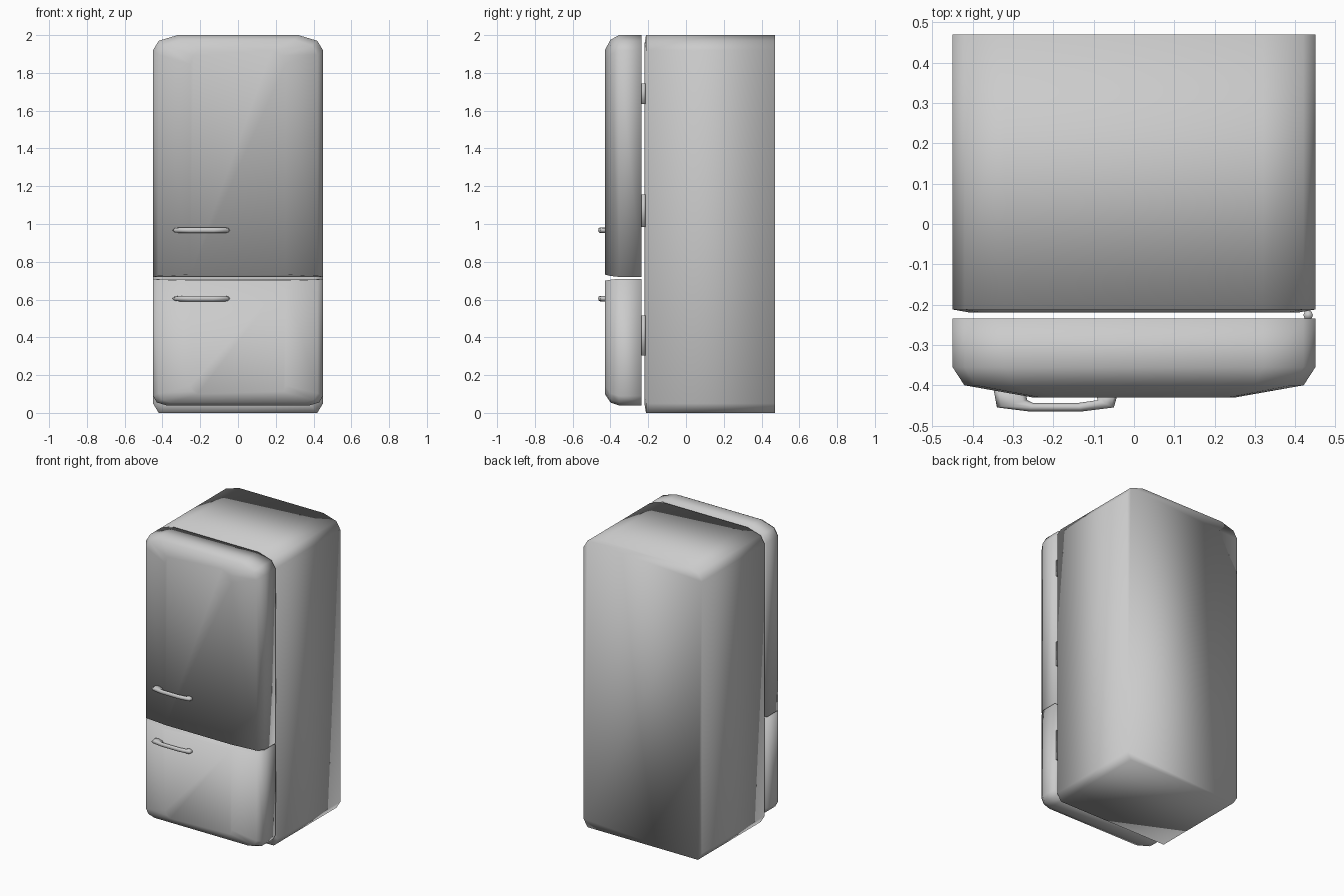
import bpy, bmesh, math

cube = bpy.data.objects.get("Cube")
if cube:
    bpy.data.objects.remove(cube, do_unlink=True)

grey = bpy.data.materials.new("light_grey_enamel")
grey.use_nodes = True
colour = (0.6, 0.6, 0.6, 1)
grey.diffuse_color = colour
grey.node_tree.nodes["Principled BSDF"].inputs["Base Color"].default_value = colour


def loft(name, rings):
    """Skin a list of equal-length rings, cap both ends and shade smooth."""
    bm = bmesh.new()
    loops = [[bm.verts.new(p) for p in ring] for ring in rings]
    n = len(loops[0])
    for a, b in zip(loops, loops[1:]):
        for i in range(n):
            j = (i + 1) % n
            bm.faces.new((a[i], a[j], b[j], b[i]))
    bm.faces.new(loops[0])
    bm.faces.new(loops[-1])
    bmesh.ops.recalc_face_normals(bm, faces=bm.faces)
    for f in bm.faces:
        f.smooth = True
    mesh = bpy.data.meshes.new(name)
    bm.to_mesh(mesh)
    bm.free()
    mesh.materials.append(grey)
    obj = bpy.data.objects.new(name, mesh)
    bpy.context.collection.objects.link(obj)
    return obj


def panel(name, half, steps):
    """Mirror a half outline in x and stack it along y.
    Each step is (y, x scale, bottom inset, top inset)."""
    outline = half + [(-x, z) for x, z in reversed(half)]
    low = min(z for x, z in outline)
    high = max(z for x, z in outline)
    rings = []
    for y, sx, bottom, top in steps:
        k = (high - low - bottom - top) / (high - low)
        rings.append([(x * sx, y, low + bottom + (z - low) * k) for x, z in outline])
    return loft(name, rings)


# Cabinet: one rounded outline drawn from back to front
top_corner = [(0.45, 1.92), (0.42, 1.97), (0.32, 2.0)]
panel("cabinet", [(0.42, 0), (0.45, 0.05)] + top_corner,
      [(0.47, 1, 0, 0), (-0.212, 1, 0, 0), (-0.22, 0.9, 0.05, 0.05)])

# Doors: rounded outer corners and a bulging front
panel("upper_door", [(0.45, 0.72)] + top_corner,
      [(-0.235, 1, 0, 0), (-0.355, 1, 0, 0),
       (-0.4, 0.935, 0.005, 0.025), (-0.43, 0.56, 0.012, 0.08)])
panel("lower_door", [(0.38, 0.04), (0.43, 0.055), (0.45, 0.09), (0.45, 0.71)],
      [(-0.235, 1, 0, 0), (-0.355, 1, 0, 0),
       (-0.4, 0.935, 0.015, 0.005), (-0.43, 0.56, 0.06, 0.01)])

# Handles: oval sections between an outer and an inner edge
outer = [(-0.35, -0.4), (-0.34, -0.455), (-0.26, -0.465),
         (-0.13, -0.465), (-0.05, -0.455), (-0.04, -0.42)]
inner = [(-0.27, -0.41), (-0.265, -0.437), (-0.25, -0.444),
         (-0.14, -0.444), (-0.09, -0.437), (-0.095, -0.42)]
for name, height in (("upper_handle", 0.967), ("lower_handle", 0.605)):
    rings = []
    for (ox, oy), (ix, iy) in zip(outer, inner):
        ring = []
        for i in range(8):
            a = math.tau * i / 8
            t = 0.5 + 0.5 * math.cos(a)
            ring.append((ix + (ox - ix) * t, iy + (oy - iy) * t,
                         height + 0.015 * math.sin(a)))
        rings.append(ring)
    loft(name, rings)

# Hinges: short pins in the gap on the left side
for name, z, length in (("top_hinge", 1.69, 0.11), ("middle_hinge", 1.07, 0.17),
                        ("bottom_hinge", 0.41, 0.21)):
    rings = []
    for end in (z - length / 2, z + length / 2):
        rings.append([(0.432 + 0.012 * math.cos(math.tau * i / 8),
                       -0.226 + 0.012 * math.sin(math.tau * i / 8), end)
                      for i in range(8)])
    loft(name, rings)
